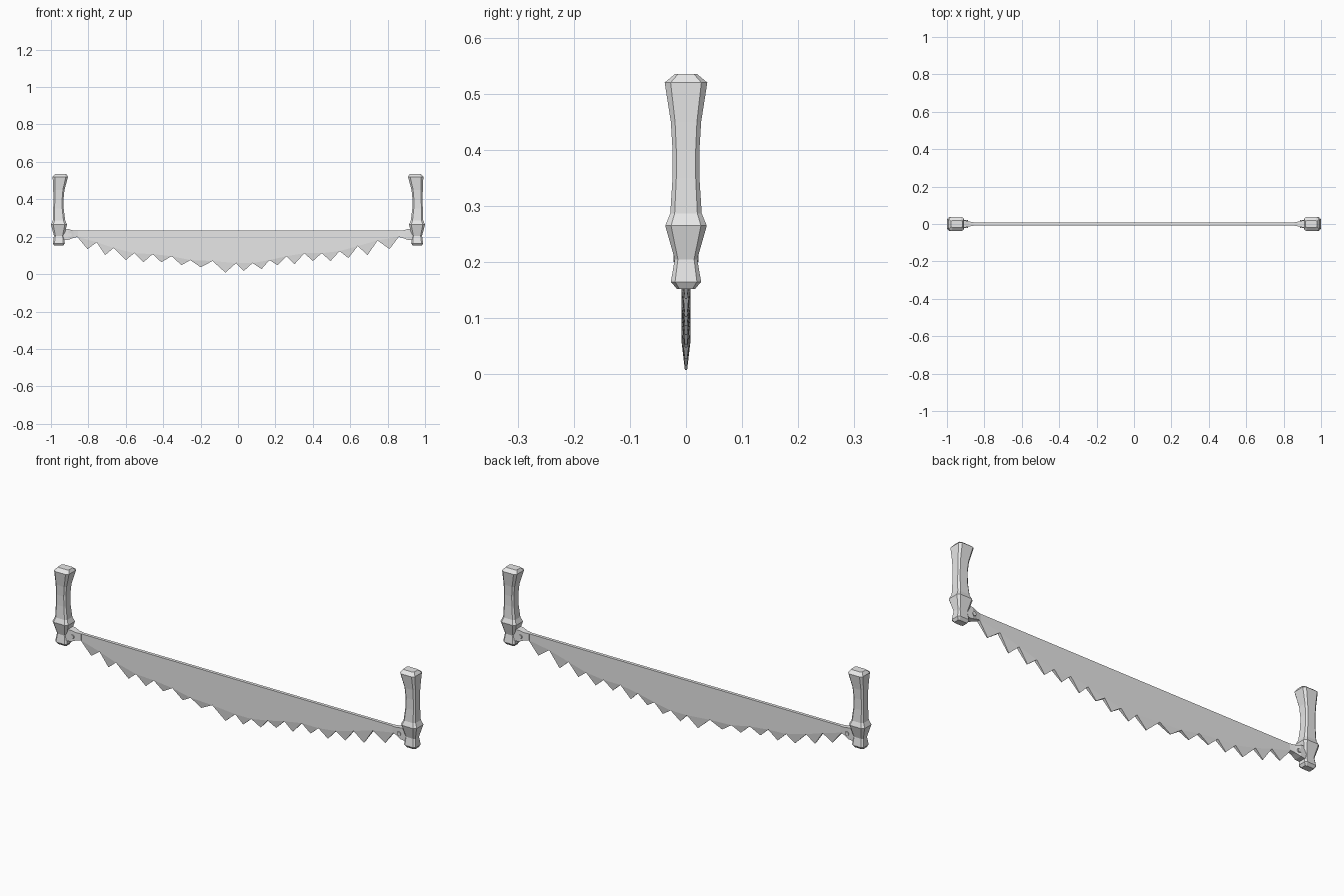
import bpy
import bmesh
from mathutils import Matrix

cube = bpy.data.objects.get("Cube")
if cube:
    bpy.data.objects.remove(cube, do_unlink=True)

GREY = (0.8, 0.8, 0.8, 1)
grey = bpy.data.materials.new("plain grey")
grey.use_nodes = True
grey.diffuse_color = GREY
grey.node_tree.nodes["Principled BSDF"].inputs["Base Color"].default_value = GREY


def finish(name, bm):
    """Turn a bmesh into a flat shaded object with clean normals."""
    bmesh.ops.recalc_face_normals(bm, faces=bm.faces)
    mesh = bpy.data.meshes.new(name)
    bm.to_mesh(mesh)
    bm.free()
    mesh.materials.append(grey)
    obj = bpy.data.objects.new(name, mesh)
    bpy.context.collection.objects.link(obj)
    return obj


def loft(name, rings):
    """Skin a list of equal point rings and cap both ends."""
    bm = bmesh.new()
    loops = [[bm.verts.new(p) for p in ring] for ring in rings]
    for a, b in zip(loops, loops[1:]):
        for i in range(len(a)):
            j = (i + 1) % len(a)
            bm.faces.new((a[i], a[j], b[j], b[i]))
    bm.faces.new(loops[0])
    bm.faces.new(loops[-1])
    return finish(name, bm)


def octagon(x, z, hx, hy, cut=0.72):
    """Horizontal rectangle with clipped corners."""
    signs = ((1, -cut), (1, cut), (cut, 1), (-cut, 1),
             (-1, cut), (-1, -cut), (-cut, -1), (cut, -1))
    return [(x + hx * a, hy * b, z) for a, b in signs]


# Blade: flat plate whose lower rim carries teeth sharpened to thin tips
TOP, HALF, EDGE = 0.232, 0.008, 0.002
valleys = [(-0.86, .20), (-0.755, .17), (-0.665, .14), (-0.555, .112),
           (-0.457, .107), (-0.355, .096), (-0.255, .075), (-0.136, .07),
           (-0.01, .059), (.078, .059), (.168, .075), (.26, .096),
           (.355, .112), (.447, .112), (.543, .123), (.64, .15),
           (.746, .18), (.86, .20)]
tips = [(-0.805, .134), (-0.71, .102), (-0.6, .075), (-0.505, .064),
        (-0.41, .064), (-0.302, .048), (-0.2, .037), (-0.067, .008),
        (.03, .016), (.126, .027), (.211, .048), (.302, .053), (.4, .07),
        (.495, .07), (.59, .086), (.693, .102), (.81, .134)]

bm = bmesh.new()


def pair(x, z, half):
    return [bm.verts.new((x, side * half, z)) for side in (-1, 1)]


heads = [pair(x, TOP, HALF) for x, z in valleys]
roots = [pair(x, z, HALF) for x, z in valleys]
points = [pair(x, z, EDGE) for x, z in tips]
for i, point in enumerate(points):
    for s in (0, 1):
        bm.faces.new((heads[i][s], heads[i + 1][s], roots[i + 1][s], roots[i][s]))
        bm.faces.new((roots[i][s], roots[i + 1][s], point[s]))
    bm.faces.new((*heads[i], *reversed(heads[i + 1])))
    for root in (roots[i], roots[i + 1]):
        bm.faces.new((*root, *reversed(point)))
for k in (0, -1):
    bm.faces.new((*heads[k], *reversed(roots[k])))
finish("blade", bm)

# Handle stations: height, centre offset, half width in x, half width in y
stations = [(.152, .958, .024, .016), (.165, .958, .032, .027),
            (.205, .957, .027, .02), (.265, .957, .043, .037),
            (.287, .957, .033, .028), (.35, .96, .028, .024),
            (.40, .96, .027, .024), (.45, .958, .03, .027),
            (.52, .95, .041, .038), (.535, .948, .03, .02)]
# Socket stations: offset, lower edge, upper edge, half thickness
socket = [(.855, .2, .232, .009), (.88, .194, .233, .013),
          (.905, .184, .24, .019), (.95, .18, .243, .019)]

for name, side in (("left", 1), ("right", -1)):
    loft(name + "_handle",
         [octagon(side * x, z, hx, hy) for z, x, hx, hy in stations])

    # Flared socket joining the blade to the handle
    loft(name + "_socket",
         [[(side * x, -h, low), (side * x, h, low),
           (side * x, h, high), (side * x, -h, high)]
          for x, low, high, h in socket])

    # Rivet through the socket
    bm = bmesh.new()
    bmesh.ops.create_cone(bm, cap_ends=True, segments=8,
                          radius1=0.01, radius2=0.01, depth=0.044)
    bmesh.ops.rotate(bm, verts=bm.verts, matrix=Matrix.Rotation(1.5708, 3, "X"))
    bmesh.ops.translate(bm, verts=bm.verts, vec=(side * 0.898, 0, 0.21))
    finish(name + "_rivet", bm)
